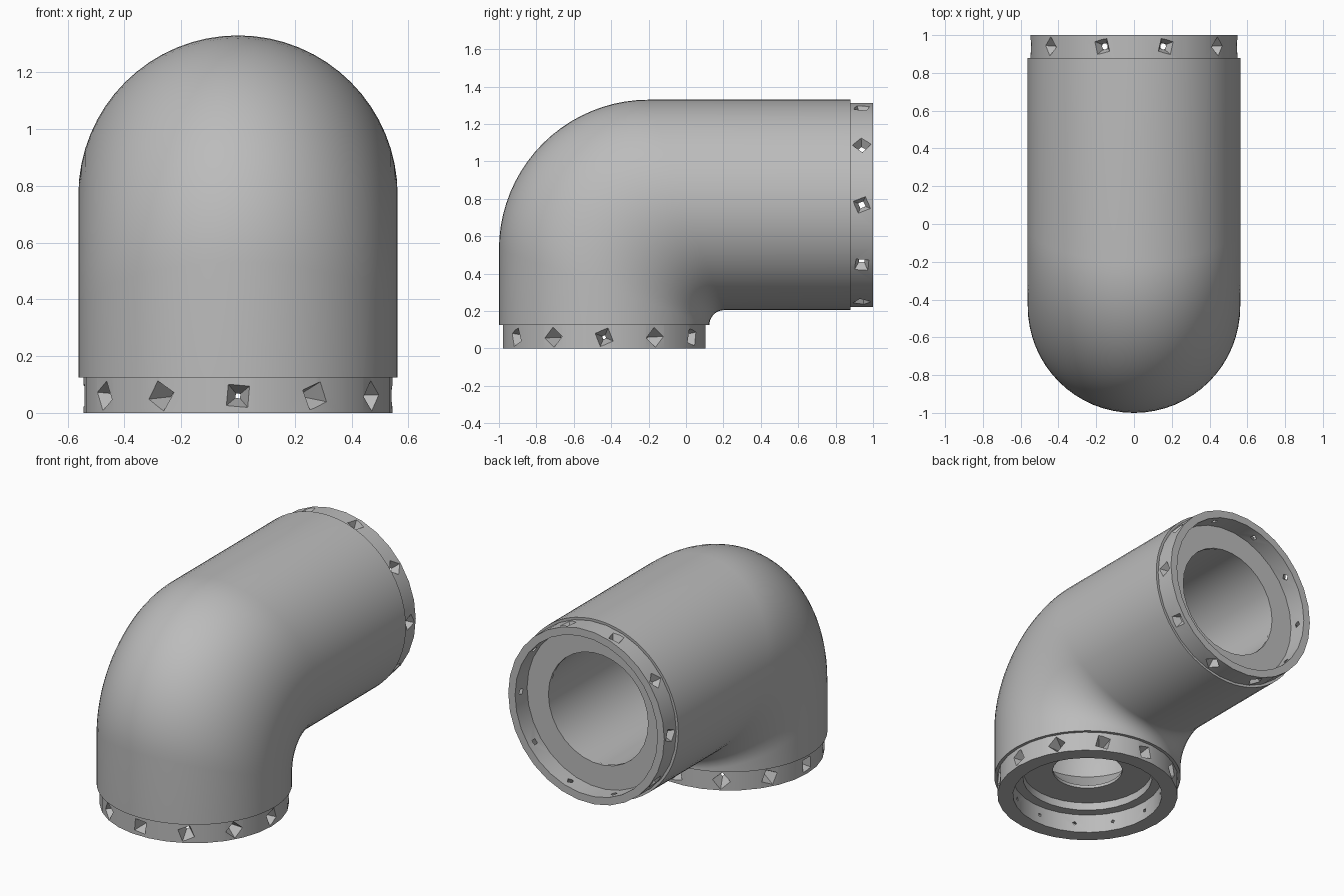
import bpy, bmesh, math
from mathutils import Vector, Matrix

if "Cube" in bpy.data.objects:
    bpy.data.objects.remove(bpy.data.objects["Cube"], do_unlink=True)

grey = bpy.data.materials.new("plain_grey")
grey.use_nodes = True
colour = (0.5, 0.5, 0.5, 1)
grey.diffuse_color = colour
grey.node_tree.nodes["Principled BSDF"].inputs["Base Color"].default_value = colour

RADIUS = 0.5625      # outer pipe radius
LEG_Y = -0.4375      # axis of the upright leg
ARM_Z = 0.7675       # axis of the level arm


def loft(name, rings, closed=True):
    """Skin a list of equal point rings into one object."""
    bm = bmesh.new()
    loops = [[bm.verts.new(p) for p in ring] for ring in rings]
    n = len(loops[0])
    pairs = list(zip(loops, loops[1:]))
    if closed:
        pairs.append((loops[-1], loops[0]))
    for a, b in pairs:
        for i in range(n):
            j = (i + 1) % n
            bm.faces.new((a[i], a[j], b[j], b[i]))
    bmesh.ops.recalc_face_normals(bm, faces=bm.faces)
    mesh = bpy.data.meshes.new(name)
    bm.to_mesh(mesh)
    bm.free()
    mesh.materials.append(grey)
    obj = bpy.data.objects.new(name, mesh)
    bpy.context.collection.objects.link(obj)
    return obj


def smooth(obj, degrees):
    bpy.ops.object.select_all(action='DESELECT')
    obj.select_set(True)
    bpy.context.view_layer.objects.active = obj
    bpy.ops.object.shade_smooth_by_angle(angle=math.radians(degrees))


def section(outer, inner, width, n=64):
    """Oval ring spanning two (y, z) points on the pipe's centre plane."""
    a, b = Vector((0, *outer)), Vector((0, *inner))
    mid, half = (a + b) / 2, (a - b) / 2
    turns = [math.tau * i / n for i in range(n)]
    return [mid + half * math.cos(t) + Vector((width * math.sin(t), 0, 0)) for t in turns]


def leg_ring(z, r):
    return section((LEG_Y - r, z), (LEG_Y + r, z), r)


def arm_ring(y, r):
    return section((y, ARM_Z + r), (y, ARM_Z - r), r)


def bend(centre, r, t):
    return (centre[0] - r * math.cos(t), centre[1] + r * math.sin(t))


# Elbow body: outer skin forwards, bore backwards, closed into one shell
STEPS = 20
angles = [math.pi / 2 * i / STEPS for i in range(STEPS + 1)]
skin = [leg_ring(0.18, 0.5), leg_ring(0.125, 0.54), leg_ring(0.125, RADIUS)]
skin += [section(bend((-0.2, 0.53), 0.8, t), bend((0.205, 0.125), 0.08, t), RADIUS)
         for t in angles]
skin += [arm_ring(0.88, RADIUS), arm_ring(0.88, 0.54), arm_ring(0.87, 0.52)]
bore_centre, bore = (0, 0.33), 0.352
core = [arm_ring(0.87, bore)]
core += [section(bend(bore_centre, -LEG_Y + bore, t), bend(bore_centre, -LEG_Y - bore, t), bore)
         for t in reversed(angles)]
core += [leg_ring(0.18, 0.215)]
smooth(loft("elbow_body", skin + core), 35)


def pit_cutter(name, count, reach, height, turn):
    """Ring of four-sided spikes pointing at the axis."""
    bm = bmesh.new()
    base = 0.58
    for i in range(count):
        spin = Matrix.Rotation(turn + math.tau * i / count, 4, 'Z')
        place = Matrix.Translation((0.5 * (base + reach), 0, height))
        lean = Matrix.Rotation(-math.pi / 2, 4, 'Y')
        roll = Matrix.Rotation(0.4 + 1.1 * i, 4, 'Z')
        bmesh.ops.create_cone(bm, cap_ends=True, segments=4, radius1=0.07, radius2=0.004,
                              depth=base - reach, matrix=spin @ place @ lean @ roll)
    mesh = bpy.data.meshes.new(name)
    bm.to_mesh(mesh)
    bm.free()
    obj = bpy.data.objects.new(name, mesh)
    bpy.context.collection.objects.link(obj)
    return obj


def collar(name, profile, count, reach, turn):
    """Socket collar turned from a profile, with pits cut round its wall."""
    n = 30
    rings = [[(r * math.cos(math.tau * i / n), r * math.sin(math.tau * i / n), z)
              for i in range(n)] for r, z in profile]
    obj = loft(name, rings)
    cutter = pit_cutter(name + "_cutter", count, reach, 0.06, turn)
    mod = obj.modifiers.new("pits", 'BOOLEAN')
    mod.operation = 'DIFFERENCE'
    mod.solver = 'EXACT'
    mod.object = cutter
    bpy.ops.object.select_all(action='DESELECT')
    obj.select_set(True)
    bpy.context.view_layer.objects.active = obj
    bpy.ops.object.modifier_apply(modifier=mod.name)
    bpy.data.objects.remove(cutter, do_unlink=True)
    # drop any slot brought in by the cutter
    obj.data.materials.clear()
    obj.data.materials.append(grey)
    smooth(obj, 25)
    return obj


# Bottom collar with a stepped socket and a narrow hole
bottom = collar("bottom_collar",
                [(0.545, 0), (0.545, 0.19), (0.21, 0.19), (0.21, 0.17),
                 (0.39, 0.17), (0.39, 0.12), (0.45, 0.12), (0.45, 0)],
                12, 0.43, 0)
bottom.location = (0, LEG_Y, 0)

# Back collar with a single step down to the bore
back = collar("back_collar",
              [(0.548, 0), (0.548, 0.14), (0.35, 0.14), (0.35, 0.12), (0.5, 0.12), (0.5, 0)],
              10, 0.47, 0)
back.rotation_euler = (math.pi / 2, 0, 0)
back.location = (0, 1, ARM_Z)
